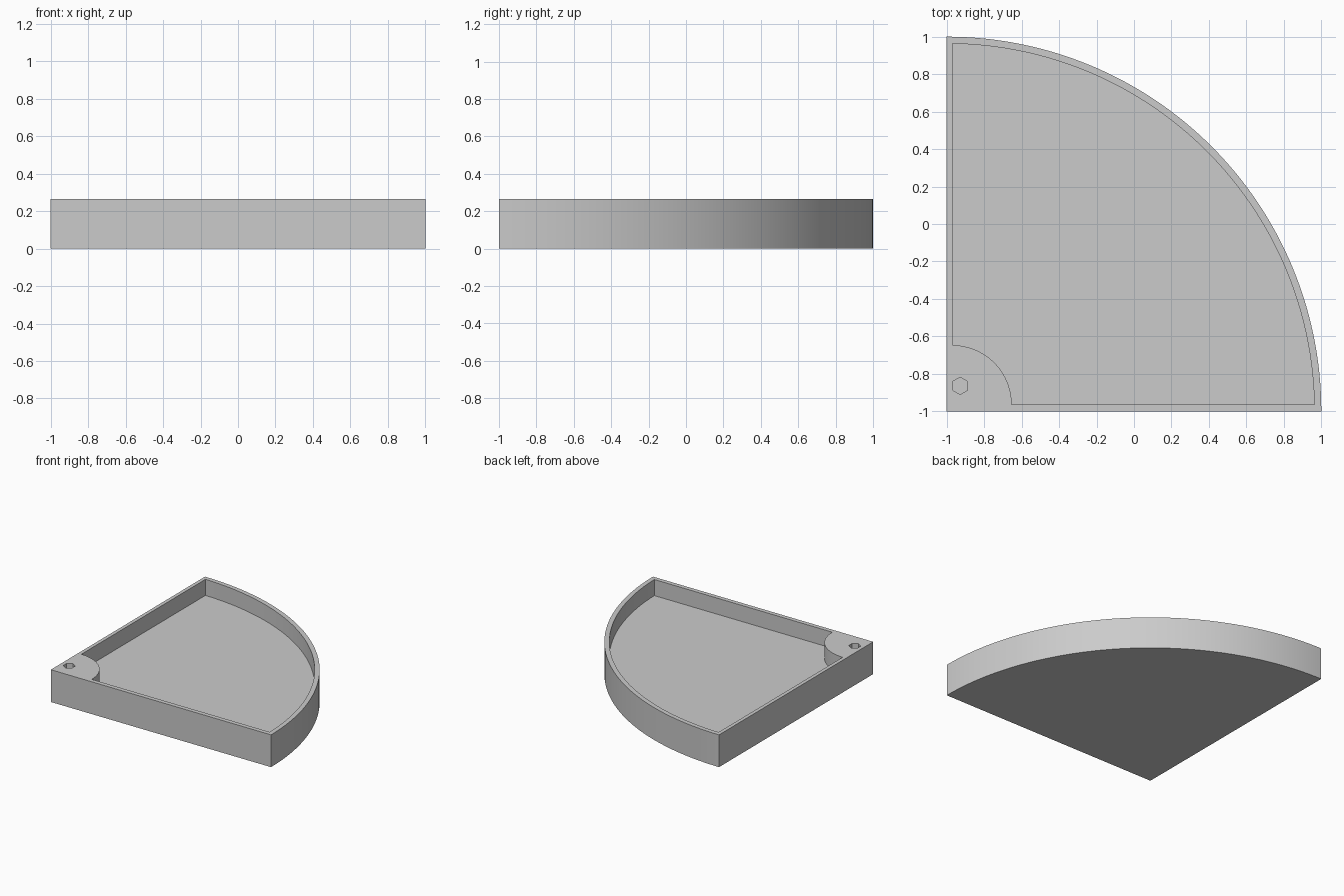
import bpy
import bmesh
from math import acos, asin, cos, sin, pi, radians

cube = bpy.data.objects.get("Cube")
if cube:
    bpy.data.objects.remove(cube, do_unlink=True)

HEIGHT, FLOOR = 0.265, 0.133
LEFT, FRONT = -0.97, -0.964       # inner faces of the straight walls
OUTER_R, INNER_R, HUB_R = 2.0, 1.963, 0.317

grey = bpy.data.materials.new("plain grey")
grey.use_nodes = True
grey.diffuse_color = (0.6, 0.6, 0.6, 1)
grey.node_tree.nodes["Principled BSDF"].inputs["Base Color"].default_value = (0.6, 0.6, 0.6, 1)


def arc(cx, cy, r, a0, a1, n):
    steps = [a0 + (a1 - a0) * i / n for i in range(n + 1)]
    return [(cx + r * cos(a), cy + r * sin(a)) for a in steps]


def prism(name, outline, z0, z1):
    bm = bmesh.new()
    base = bm.faces.new([bm.verts.new((x, y, z0)) for x, y in outline])
    top = bmesh.ops.extrude_face_region(bm, geom=[base])["geom"]
    verts = [g for g in top if isinstance(g, bmesh.types.BMVert)]
    bmesh.ops.translate(bm, verts=verts, vec=(0, 0, z1 - z0))
    bmesh.ops.recalc_face_normals(bm, faces=bm.faces)
    mesh = bpy.data.meshes.new(name)
    bm.to_mesh(mesh)
    bm.free()
    mesh.materials.append(grey)
    obj = bpy.data.objects.new(name, mesh)
    bpy.context.collection.objects.link(obj)
    return obj


def cut(target, cutter):
    cutter.hide_render = True
    mod = target.modifiers.new("cut", "BOOLEAN")
    mod.operation, mod.solver, mod.object = "DIFFERENCE", "EXACT", cutter
    bpy.ops.object.select_all(action="DESELECT")
    bpy.context.view_layer.objects.active = target
    target.select_set(True)
    bpy.ops.object.modifier_apply(modifier=mod.name)
    bpy.data.objects.remove(cutter, do_unlink=True)


# Quarter-round block
tray = prism("quarter_round_tray", [(-1, -1)] + arc(-1, -1, OUTER_R, 0, pi / 2, 64), 0, HEIGHT)

# Pocket, leaving thin walls and a rounded corner hub
start, end = asin((FRONT + 1) / INNER_R), acos((LEFT + 1) / INNER_R)
pocket = arc(-1, -1, INNER_R, start, end, 64) + arc(LEFT, FRONT, HUB_R, pi / 2, 0, 24)
cut(tray, prism("pocket_cutter", pocket, FLOOR, HEIGHT + 0.1))

# Hexagonal socket in the hub
socket = arc(-0.928, -0.864, 0.046, pi / 2, pi / 2 + 2 * pi, 6)[:-1]
cut(tray, prism("socket_cutter", socket, FLOOR, HEIGHT + 0.1))

bpy.ops.object.shade_smooth_by_angle(angle=radians(30))
